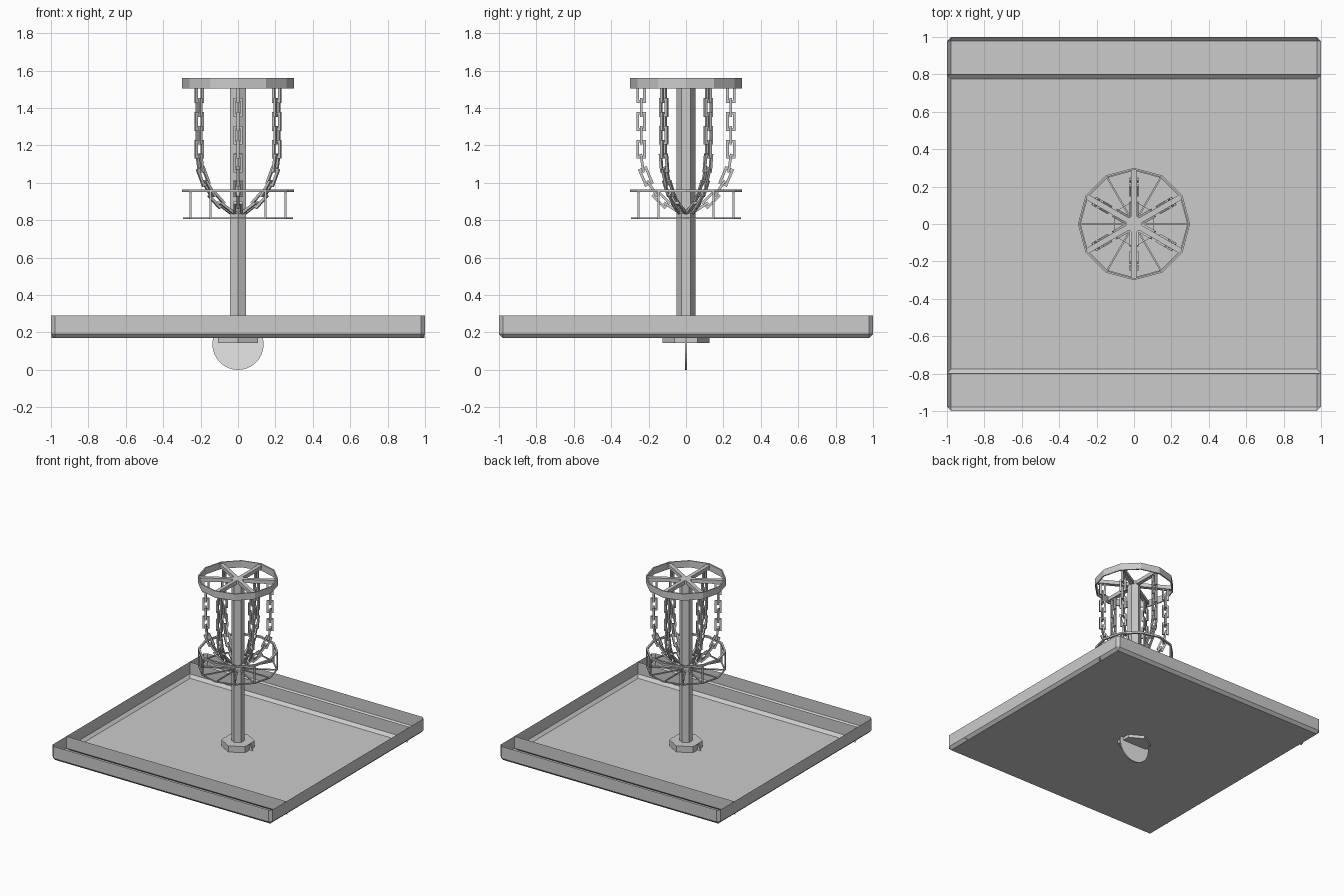
import bpy, bmesh, math
from mathutils import Vector, Matrix

if "Cube" in bpy.data.objects:
    bpy.data.objects.remove(bpy.data.objects["Cube"])


def material(name, c):
    m = bpy.data.materials.new(name)
    m.diffuse_color = (c, c, c, 1)
    m.use_nodes = True
    m.node_tree.nodes["Principled BSDF"].inputs["Base Color"].default_value = m.diffuse_color
    return m


GREY = material("grey_metal", 0.6)
PALE = material("pale_plastic", 0.92)


def finish(bm, name, mat=GREY, recalc=True):
    if recalc:
        bmesh.ops.recalc_face_normals(bm, faces=bm.faces)
    me = bpy.data.meshes.new(name)
    bm.to_mesh(me)
    bm.free()
    me.materials.append(mat)
    ob = bpy.data.objects.new(name, me)
    bpy.context.collection.objects.link(ob)
    return ob


def polar(r, a, z):
    return Vector((r * math.cos(a), r * math.sin(a), z))


def bar(bm, a, b, w, h):
    """Square bar from a to b."""
    d = b - a
    rot = d.to_track_quat('X', 'Z').to_matrix().to_4x4()
    m = Matrix.Translation((a + b) / 2) @ rot @ Matrix.Diagonal((d.length, w, h, 1))
    bmesh.ops.create_cube(bm, size=1, matrix=m)


def band(bm, outer, inner, offset):
    """Closed frame between two matching loops, thickened by +-offset."""
    rings = [[bm.verts.new(p + s * offset) for p in loop]
             for loop, s in ((outer, -1), (outer, 1), (inner, 1), (inner, -1))]
    n = len(outer)
    for k in range(4):
        r0, r1 = rings[k], rings[(k + 1) % 4]
        for i in range(n):
            j = (i + 1) % n
            bm.faces.new((r0[i], r0[j], r1[j], r1[i]))


def hoop(bm, r, width, z0, z1, sides=12):
    zc = (z0 + z1) / 2
    loops = [[polar(q, math.tau * i / sides, zc) for i in range(sides)] for q in (r, r - width)]
    band(bm, loops[0], loops[1], Vector((0, 0, (z1 - z0) / 2)))


def hexagon(name, r, z0, z1):
    bm = bmesh.new()
    m = Matrix.Translation((0, 0, (z0 + z1) / 2)) @ Matrix.Rotation(math.pi / 2, 4, 'Z')
    bmesh.ops.create_cone(bm, cap_ends=True, segments=6, radius1=r, radius2=r,
                          depth=z1 - z0, matrix=m)
    # put corners on the y axis
    if max(v.co.y for v in bm.verts) < r * 0.95:
        bmesh.ops.rotate(bm, verts=bm.verts, matrix=Matrix.Rotation(math.pi / 6, 3, 'Z'))
    finish(bm, name)


# open tray with chamfered lower and corner edges
BOT, TOP = 0.17, 0.29
bm = bmesh.new()
bmesh.ops.create_cube(bm, size=1, matrix=Matrix.Translation((0, 0, (BOT + TOP) / 2))
                      @ Matrix.Diagonal((2, 2, TOP - BOT, 1)))
bm.faces.ensure_lookup_table()
bmesh.ops.delete(bm, geom=[f for f in bm.faces if f.normal.z > 0.9], context='FACES_ONLY')
edges = [e for e in bm.edges if not all(v.co.z > TOP - 0.01 for v in e.verts)]
bmesh.ops.bevel(bm, geom=edges, offset=0.022, segments=1, affect='EDGES')
finish(bm, "tray", recalc=False)

# inner tray walls with chamfered foot
bm = bmesh.new()
for s in (-1, 1):
    prof = [(0.8, TOP), (0.8, BOT + 0.022), (0.775, BOT)]
    cols = [[bm.verts.new((x, s * y, z)) for y, z in prof] for x in (-0.998, 0.998)]
    for k in range(2):
        f = [cols[0][k], cols[0][k + 1], cols[1][k + 1], cols[1][k]]
        bm.faces.new(f if s < 0 else f[::-1])
for f in bm.faces:
    f.normal_update()
    if f.normal.y * f.calc_center_median().y < 0:
        f.normal_flip()
finish(bm, "tray_inner_walls", recalc=False)

# post and its foot
hexagon("post", 0.05, 0.15, 1.55)
hexagon("post_foot", 0.125, 0.145, 0.22)

# thin flying disc stuck under the foot
bm = bmesh.new()
bmesh.ops.create_cone(bm, cap_ends=True, segments=32, radius1=0.137, radius2=0.137, depth=0.01,
                      matrix=Matrix.Translation((0, 0, 0.137)) @ Matrix.Rotation(math.pi / 2, 4, 'X'))
bmesh.ops.bisect_plane(bm, geom=bm.verts[:] + bm.edges[:] + bm.faces[:],
                       plane_co=(0, 0, 0.215), plane_no=(0, 0, 1), clear_outer=True)
finish(bm, "flying_disc", PALE)

# top band and its six spokes
bm = bmesh.new()
hoop(bm, 0.3, 0.01, 1.505, 1.56)
finish(bm, "top_band")
SIX = [math.radians(30 + 60 * i) for i in range(6)]
bm = bmesh.new()
for a in SIX:
    bar(bm, polar(0.03, a, 1.535), polar(0.292, a, 1.535), 0.03, 0.03)
finish(bm, "top_spokes")

# basket: rim, lower hoop, floor wires, uprights
bm = bmesh.new()
hoop(bm, 0.3, 0.015, 0.95, 0.965)
finish(bm, "basket_rim")
bm = bmesh.new()
hoop(bm, 0.295, 0.01, 0.806, 0.815)
for i in range(12):
    a = math.tau * i / 12
    bar(bm, polar(0.03, a, 0.81), polar(0.29, a, 0.81), 0.009, 0.009)
finish(bm, "basket_floor")
bm = bmesh.new()
for i in range(12):
    if i % 3:
        a = math.tau * i / 12
        bar(bm, polar(0.293, a, 0.81), polar(0.293, a, 0.955), 0.01, 0.01)
finish(bm, "basket_uprights")

# hanging chains: links along a (radius, height) path
PATH = [Vector(p) for p in ((0.24, 1.515), (0.24, 1.12), (0.225, 1.05),
                            (0.18, 0.96), (0.12, 0.895), (0.045, 0.845))]
LENGTH = sum((b - a).length for a, b in zip(PATH, PATH[1:]))


def along(s):
    for a, b in zip(PATH, PATH[1:]):
        d = (b - a).length
        if s <= d:
            return a + (b - a) * (s / d)
        s -= d
    return PATH[-1].copy()


def rect(c, u, v, hu, hv):
    return [c + u * su * hu + v * sv * hv for su, sv in ((-1, -1), (1, -1), (1, 1), (-1, 1))]


LINKS = 10
pitch = LENGTH / LINKS
bm = bmesh.new()
for a in SIX:
    side = Vector((-math.sin(a), math.cos(a), 0))
    for k in range(LINKS):
        p, q = along(k * pitch), along((k + 1) * pitch)
        p3, q3 = polar(p.x, a, p.y), polar(q.x, a, q.y)
        u = (q3 - p3).normalized()
        c = (p3 + q3) / 2
        across = u.cross(side)
        v, n = (side, across) if k % 2 else (across, side)
        band(bm, rect(c, u, v, 0.05, 0.025), rect(c, u, v, 0.036, 0.011), n * 0.007)
finish(bm, "chains")
